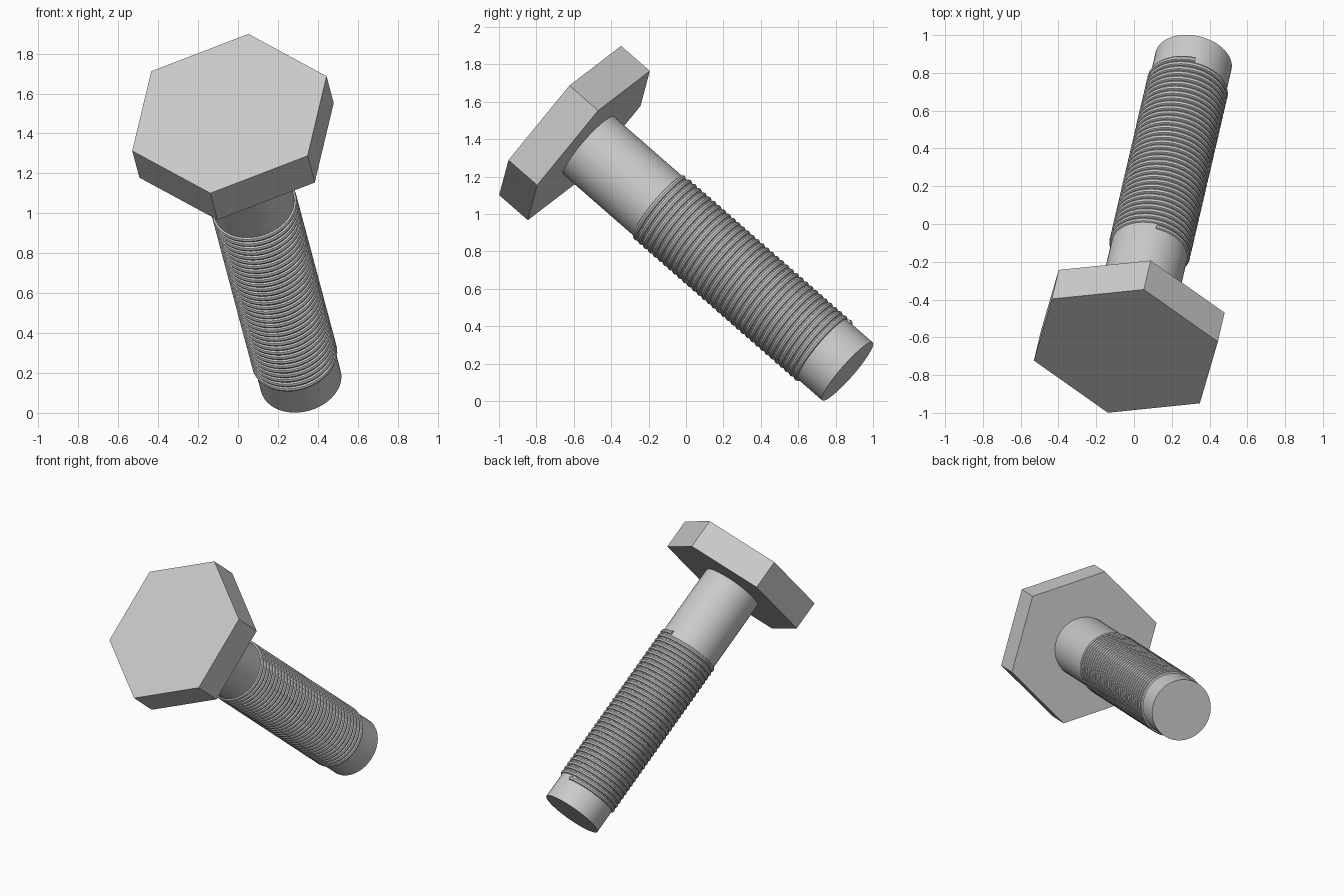
import bpy, bmesh, math
from mathutils import Vector, Matrix

if "Cube" in bpy.data.objects:
    bpy.data.objects.remove(bpy.data.objects["Cube"])

# Bolt frame: origin at the middle of the head's top face, local -z runs down the shank
TOP = Vector((-0.043, -0.673, 1.50))
UP = Vector((-0.173, -0.742, 0.648)).normalized()
corner = Vector((0.095, 0.325, 0.40))
X = (corner - UP * corner.dot(UP)).normalized()
Y = UP.cross(X)
FRAME = Matrix.Translation(TOP) @ Matrix((X, Y, UP)).transposed().to_4x4()

HEAD_R, HEAD_H = 0.524, 0.207
SHANK_R, LENGTH = 0.206, 2.071
THREAD_TOP, THREAD_END = 0.70, 1.92
TURNS, TUBE_R = 34, 0.015


def finish(bm, name, smooth):
    bmesh.ops.recalc_face_normals(bm, faces=bm.faces)
    mesh = bpy.data.meshes.new(name)
    bm.to_mesh(mesh)
    bm.free()
    obj = bpy.data.objects.new(name, mesh)
    bpy.context.collection.objects.link(obj)
    obj.matrix_world = FRAME
    if smooth:
        bpy.ops.object.select_all(action='DESELECT')
        obj.select_set(True)
        bpy.context.view_layer.objects.active = obj
        bpy.ops.object.shade_smooth_by_angle(angle=math.radians(40))
    return obj


def prism(name, sides, radius, z_top, z_bottom, smooth=False):
    bm = bmesh.new()
    bmesh.ops.create_cone(bm, cap_ends=True, segments=sides, radius1=radius,
                          radius2=radius, depth=z_top - z_bottom)
    # put a corner on the local x axis
    first = max(bm.verts, key=lambda v: v.co.x)
    turn = Matrix.Rotation(-math.atan2(first.co.y, first.co.x), 4, 'Z')
    move = Matrix.Translation((0, 0, (z_top + z_bottom) / 2))
    bm.transform(move @ turn)
    return finish(bm, name, smooth)


# Hexagonal head and smooth shank
prism("hex_head", 6, HEAD_R, 0, -HEAD_H)
prism("shank", 48, SHANK_R, -HEAD_H + 0.02, -LENGTH, smooth=True)

# Thread: a round ridge swept along a helix, half sunk in the shank
bm = bmesh.new()
STEPS, RING = 40, 8
pitch = (THREAD_END - THREAD_TOP - 2 * TUBE_R) / TURNS
previous = None
for i in range(TURNS * STEPS + 1):
    a = 2 * math.pi * i / STEPS
    z = -THREAD_END + TUBE_R + pitch * i / STEPS
    ring = []
    for k in range(RING):
        b = 2 * math.pi * k / RING
        r = SHANK_R - 0.002 + TUBE_R * math.cos(b)
        ring.append(bm.verts.new((r * math.cos(a), r * math.sin(a),
                                  z + TUBE_R * math.sin(b))))
    if previous:
        for k in range(RING):
            n = (k + 1) % RING
            bm.faces.new((previous[k], previous[n], ring[n], ring[k]))
    else:
        bm.faces.new(ring)
    previous = ring
bm.faces.new(previous)
finish(bm, "thread", True)
